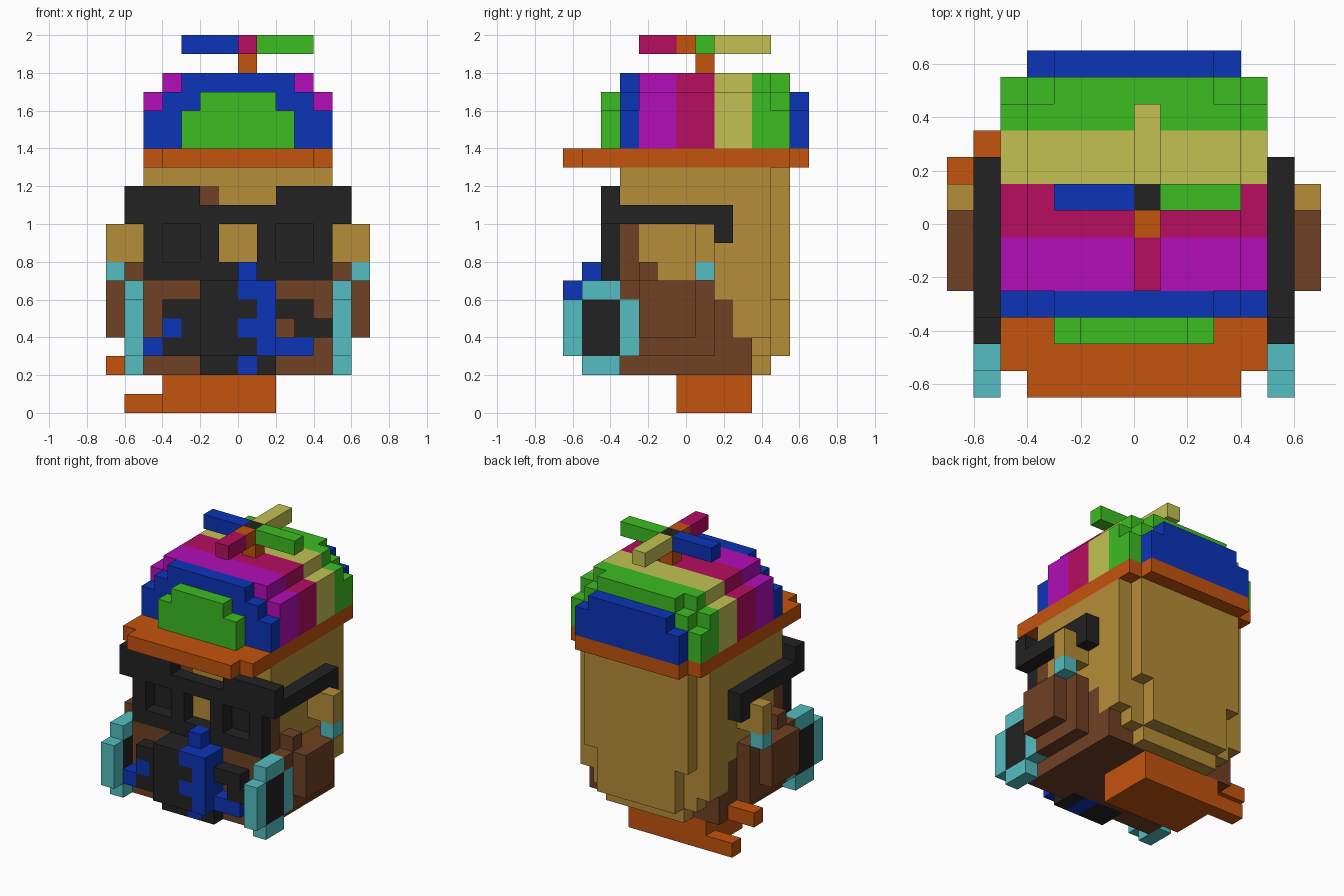
import bpy
import bmesh
from mathutils import Vector

cube = bpy.data.objects.get("Cube")
if cube:
    bpy.data.objects.remove(cube, do_unlink=True)

UNIT = 0.1
HEX = {
    "orange": "C4530D", "blue": "0C34B8", "green": "3CBD22", "magenta": "B30DB8",
    "crimson": "B60D60", "straw": "C3C153", "tan": "B58D38", "brown": "704124",
    "cyan": "53BEC1", "black": "222222",
}


def linear(pair):
    c = int(pair, 16) / 255
    return ((c + 0.055) / 1.055) ** 2.4


def make_material(name, code):
    mat = bpy.data.materials.new(name)
    mat.use_nodes = True
    rgba = [linear(code[i:i + 2]) for i in (0, 2, 4)] + [1]
    mat.diffuse_color = rgba
    shader = mat.node_tree.nodes["Principled BSDF"]
    shader.inputs["Base Color"].default_value = rgba
    shader.inputs["Roughness"].default_value = 0.8
    return mat


materials = {name: make_material(name, code) for name, code in HEX.items()}
cells = {}      # block position -> part name; later parts replace earlier ones
colours = {}    # part name -> material name


def fill(part, colour, x, y, z, mirror=False):
    """Fill a box of blocks, given as ranges along each axis."""
    colours[part] = colour
    for i in range(*x):
        for j in range(*y):
            for k in range(*z):
                cells[i, j, k] = part
                if mirror:
                    cells[-1 - i, j, k] = part


def wide(half):
    return (-half, half)


# Head with a stepped, rounded back
fill("head", "tan", wide(5), (-3, 4), (4, 13))
fill("head", "tan", wide(5), (4, 5), (4, 13))
fill("head", "tan", wide(4), (4, 5), (3, 4))
fill("head", "tan", wide(3), (4, 5), (2, 3))
fill("head", "tan", wide(4), (5, 6), (6, 13))
fill("head", "tan", wide(3), (5, 6), (3, 6))

# Beard, sideburns and one brow
for back, z in ((4, (2, 4)), (3, (4, 6)), (2, (6, 7))):
    fill("beard", "brown", wide(5), (-3, back), z)
fill("beard", "brown", (5, 6), (-3, 2), (3, 7), True)
fill("beard", "brown", (6, 7), (-2, 1), (4, 7), True)
fill("beard", "brown", (5, 6), (-2, -1), (7, 8), True)
fill("sideburns", "brown", (4, 5), (-3, -2), (7, 10), True)
fill("sideburns", "brown", (4, 5), (-2, -1), (7, 8), True)
fill("brow", "brown", (-2, -1), (-3, -2), (11, 12))

# Ears with rings below
fill("ears", "tan", (5, 7), (1, 2), (8, 10), True)
fill("ear_rings", "cyan", (6, 7), (1, 2), (7, 8), True)

# Mask pattern on the lower face, rows from the top down
PATTERN = ["bbbkkuubbb", "bkkkkkukkb", "bukkkuubkk", "ukkkkkuuub", "bbbkkukbbb"]
MASK = {"b": ("beard", "brown"), "k": ("mask", "black"), "u": ("mask_trim", "blue")}
for row, line in enumerate(PATTERN):
    z = 6 - row
    for column, key in enumerate(line):
        x = column - 5
        front = -4 if key == "b" else -5
        if key != "b" and x in range(-2, 2) and z > 2:
            front = -6
        fill(*MASK[key], (x, x + 1), (front, -3), (z, z + 1))
fill("mask_trim", "blue", (0, 1), (-5, -4), (7, 8))

# Round filters on both sides of the mask
fill("filter_rims", "cyan", (5, 6), (-6, -2), (3, 6), True)
fill("filter_rims", "cyan", (5, 6), (-5, -3), (2, 7), True)
fill("filter_cores", "black", (5, 6), (-5, -3), (3, 6), True)

# Spectacles: frames around sunken lenses, bridge and temples
fill("spectacles", "black", (2, 6), (-4, -3), (10, 12), True)
fill("spectacles", "black", wide(2), (-4, -3), (10, 11))
for x in ((1, 2), (4, 5)):
    fill("spectacles", "black", x, (-4, -3), (7, 10), True)
fill("spectacles", "black", (0, 5), (-4, -3), (7, 8), True)
fill("lenses", "black", (2, 4), (-3, -2), (8, 10), True)
fill("spectacles", "black", (5, 6), (-4, 3), (10, 11), True)
fill("spectacles", "black", (5, 6), (2, 3), (9, 10), True)

# Hand under the head with two fingers
fill("hand", "orange", (-4, 2), (0, 4), (0, 2))
fill("hand", "orange", (-6, -4), (3, 4), (0, 1))
fill("finger", "orange", (-7, -5), (2, 3), (2, 3))

# Cap brim
fill("cap_brim", "orange", wide(5), (-5, 6), (13, 14))
fill("cap_brim", "orange", wide(4), (-6, 7), (13, 14))


# Cap stripes, each a stepped arch
def stripe(part, colour, y, half, top, steps):
    for s in range(steps):
        fill(part, colour, wide(half - s), y, (14, top + s))


stripe("cap_badge", "green", (-4, -3), 3, 16, 2)
stripe("cap_front", "blue", (-3, -2), 5, 16, 3)
stripe("cap_stripe_magenta", "magenta", (-2, 0), 5, 17, 2)
stripe("cap_stripe_crimson", "crimson", (0, 2), 5, 17, 2)
stripe("cap_stripe_straw", "straw", (2, 4), 5, 17, 2)
stripe("cap_stripe_green", "green", (4, 5), 5, 17, 2)
stripe("cap_stripe_green", "green", (5, 6), 5, 16, 3)
stripe("cap_back", "blue", (6, 7), 4, 16, 2)

# Propeller
TOP = (19, 20)
fill("propeller_stem", "orange", (0, 1), (1, 2), (18, 19))
fill("propeller_hub", "black", (0, 1), (1, 2), TOP)
fill("blade_root", "orange", (0, 1), (0, 1), TOP)
fill("blade_front", "crimson", (0, 1), (-2, 0), TOP)
fill("blade_root", "orange", (0, 1), (0, 1), TOP)
fill("blade_back", "straw", (0, 1), (2, 5), TOP)
fill("blade_right", "blue", (-3, 0), (1, 2), TOP)
fill("blade_left", "green", (1, 4), (1, 2), TOP)


# Build each part from the exposed sides of its blocks
def build(part):
    bm = bmesh.new()
    for cell, owner in cells.items():
        if owner != part:
            continue
        middle = Vector(cell) + Vector((0.5, 0, 0.5))
        for axis in range(3):
            for sign in (-1, 1):
                n = Vector((0, 0, 0))
                n[axis] = sign
                if tuple(int(a + b) for a, b in zip(cell, n)) in cells:
                    continue
                u = Vector((n.y, n.z, n.x)) / 2
                v = n.cross(u)
                c = middle + n / 2
                corners = (c - u - v, c + u - v, c + u + v, c - u + v)
                bm.faces.new([bm.verts.new(p * UNIT) for p in corners])
    bmesh.ops.remove_doubles(bm, verts=bm.verts, dist=UNIT / 100)
    bmesh.ops.dissolve_limit(bm, angle_limit=0.01, verts=bm.verts, edges=bm.edges)
    mesh = bpy.data.meshes.new(part)
    bm.to_mesh(mesh)
    bm.free()
    mesh.materials.append(materials[colours[part]])
    bpy.context.collection.objects.link(bpy.data.objects.new(part, mesh))


for part in colours:
    build(part)
